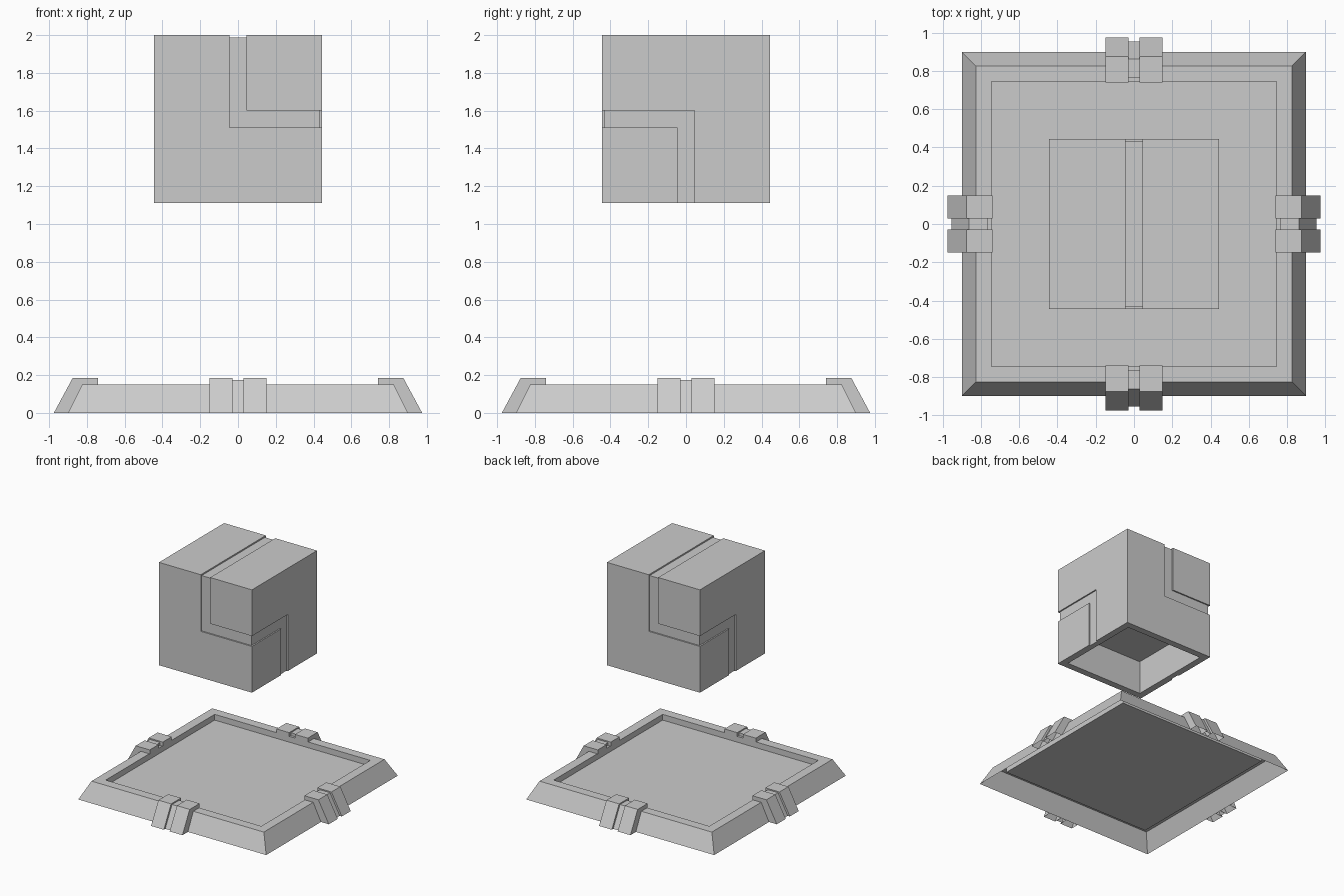
import bpy, bmesh
from math import pi
from mathutils import Matrix, Vector

if "Cube" in bpy.data.objects:
    bpy.data.objects.remove(bpy.data.objects["Cube"])


def finish(name, bm, fix_normals=True):
    bmesh.ops.remove_doubles(bm, verts=bm.verts, dist=1e-5)
    if fix_normals:
        bmesh.ops.recalc_face_normals(bm, faces=bm.faces)
    me = bpy.data.meshes.new(name)
    bm.to_mesh(me)
    bm.free()
    ob = bpy.data.objects.new(name, me)
    bpy.context.collection.objects.link(ob)
    return ob


def prism(name, outline, offset, turn=Matrix()):
    """Closed prism from a 3D outline swept along offset, turned about the origin."""
    bm = bmesh.new()
    a = [bm.verts.new(turn @ Vector(p)) for p in outline]
    b = [bm.verts.new(turn @ (Vector(p) + Vector(offset))) for p in outline]
    n = len(a)
    bm.faces.new(a)
    bm.faces.new(b[::-1])
    for i in range(n):
        bm.faces.new((a[i], a[(i + 1) % n], b[(i + 1) % n], b[i]))
    return finish(name, bm)


def box(name, x, y, z0, z1):
    return prism(name, [(-x, -y, z0), (x, -y, z0), (x, y, z0), (-x, y, z0)],
                 (0, 0, z1 - z0))


# Floating cube, hollow underneath, with a shallow groove winding around it
H, G, D = 0.445, 0.045, 0.012
B, T, Z0, Z1, E = 1.11, 2.0, 1.51, 1.60, 0.1
cube = box("floating_cube", H, H, B, T)
cutters = [box("top_groove_cutter", G, H + E, T - D, T + E),
           box("hollow_cutter", H - 0.06, H - 0.06, B - E, B + 0.30)]
front_l = [(-G, Z0), (H + E, Z0), (H + E, Z1), (G, Z1), (G, T + E), (-G, T + E)]
right_l = [(-H - E, Z0), (-G, Z0), (-G, B - E), (G, B - E), (G, Z1), (-H - E, Z1)]
for k in range(2):
    turn = Matrix.Rotation(k * pi, 4, 'Z')
    cutters.append(prism("front_groove_cutter", [(u, -H - E, z) for u, z in front_l],
                         (0, E + D, 0), turn))
    cutters.append(prism("side_groove_cutter", [(H - D, u, z) for u, z in right_l],
                         (E + D, 0, 0), turn))
bpy.context.view_layer.objects.active = cube
for c in cutters:
    c.hide_render = True
    m = cube.modifiers.new("cut", 'BOOLEAN')
    m.operation, m.solver, m.object = 'DIFFERENCE', 'EXACT', c
    bpy.ops.object.modifier_apply(modifier=m.name)
    bpy.data.objects.remove(c)

# Tray: sloped outer wall, flat rim, short inner lip and floor, open below
bm = bmesh.new()
rings = []
for r, z in [(0.90, 0), (0.825, 0.15), (0.745, 0.15), (0.745, 0.10)]:
    rings.append([bm.verts.new((sx * r, sy * r, z))
                  for sx, sy in ((-1, -1), (1, -1), (1, 1), (-1, 1))])
for lo, hi in zip(rings, rings[1:]):
    for i in range(4):
        j = (i + 1) % 4
        bm.faces.new((lo[i], lo[j], hi[j], hi[i]))
bm.faces.new(rings[-1])
finish("base_tray", bm, False)


# Clips straddling the middle of each tray side, open below
def clip_piece(bm, x0, x1, profile, sides, turn):
    seat = [(-0.825, 0.15), (-0.90, 0)]
    pts = profile + seat
    a = [bm.verts.new(turn @ Vector((x0, y, z))) for y, z in pts]
    b = [bm.verts.new(turn @ Vector((x1, y, z))) for y, z in pts]
    for i in range(len(profile) - 1):
        bm.faces.new((a[i], b[i], b[i + 1], a[i + 1]))
    if sides:
        bm.faces.new(a)
        bm.faces.new(b[::-1])


outer = [(-0.975, 0), (-0.875, 0.185), (-0.74, 0.185), (-0.74, 0.15)]
inner = [(-0.955, 0), (-0.862, 0.175), (-0.765, 0.175), (-0.765, 0.15)]
for k, side in enumerate(("front", "right", "back", "left")):
    turn = Matrix.Rotation(k * pi / 2, 4, 'Z')
    bm = bmesh.new()
    clip_piece(bm, -0.15, -0.028, outer, True, turn)
    clip_piece(bm, 0.028, 0.15, outer, True, turn)
    clip_piece(bm, -0.028, 0.028, inner, False, turn)
    finish(side + "_clip", bm, False)
